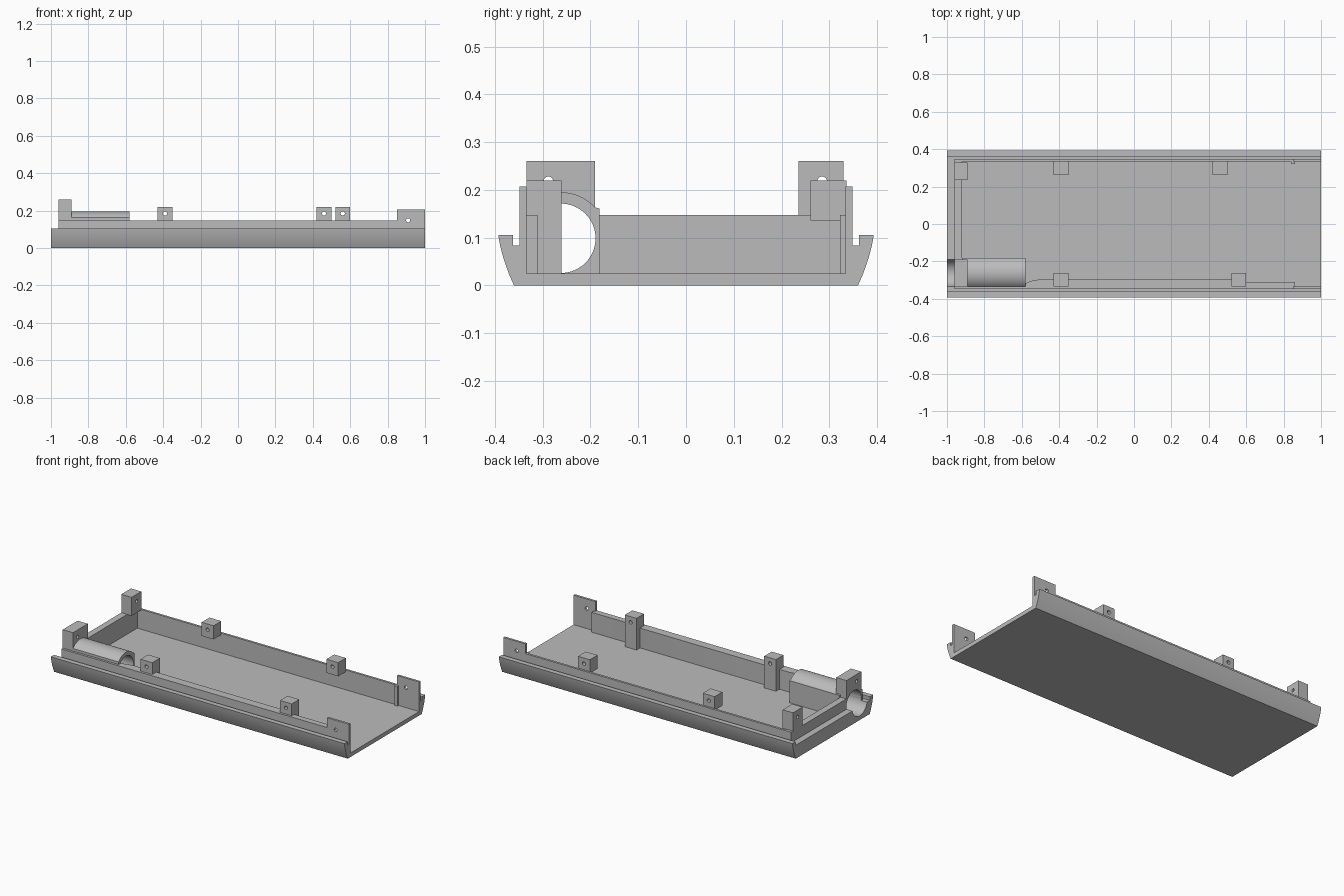
import bpy, bmesh, math
from mathutils import Vector

if "Cube" in bpy.data.objects:
    bpy.data.objects.remove(bpy.data.objects["Cube"])

grey = bpy.data.materials.new("light_grey")
grey.diffuse_color = (0.5, 0.5, 0.5, 1)
grey.use_nodes = True
grey.node_tree.nodes["Principled BSDF"].inputs["Base Color"].default_value = grey.diffuse_color

AXES = {"x": lambda u, v, t: (t, u, v),   # profile in y,z
        "y": lambda u, v, t: (u, t, v),   # profile in x,z
        "z": lambda u, v, t: (u, v, t)}   # profile in x,y


def prism(name, pts, axis, a, b):
    """Extrude a closed profile along an axis from a to b."""
    bm = bmesh.new()
    place = AXES[axis]
    face = bm.faces.new([bm.verts.new(place(u, v, a)) for u, v in pts])
    ext = bmesh.ops.extrude_face_region(bm, geom=[face])
    shift = Vector(place(0, 0, b - a))
    for g in ext["geom"]:
        if isinstance(g, bmesh.types.BMVert):
            g.co += shift
    bmesh.ops.recalc_face_normals(bm, faces=bm.faces[:])
    me = bpy.data.meshes.new(name)
    bm.to_mesh(me)
    bm.free()
    me.materials.append(grey)
    ob = bpy.data.objects.new(name, me)
    bpy.context.collection.objects.link(ob)
    return ob


def box(name, x, y, z):
    return prism(name, [(x[0], y[0]), (x[1], y[0]), (x[1], y[1]), (x[0], y[1])], "z", *z)


def circle(u, v, r, n, start=0.0, sweep=2 * math.pi):
    return [(u + r * math.cos(start + sweep * i / n), v + r * math.sin(start + sweep * i / n))
            for i in range(n)]


def drill(ob, axis, u, v, r, a, b, n=24):
    """Cut a round hole through an object and drop the cutter."""
    cutter = prism("cutter", circle(u, v, r, n), axis, a, b)
    mod = ob.modifiers.new("hole", "BOOLEAN")
    mod.operation, mod.solver, mod.object = "DIFFERENCE", "EXACT", cutter
    bpy.context.view_layer.objects.active = ob
    bpy.ops.object.modifier_apply(modifier=mod.name)
    bpy.data.objects.remove(cutter, do_unlink=True)


def bore(ob):
    drill(ob, "x", -0.262, 0.0985, 0.0727, -1.1, -0.5, 64)


# Tray shell: flat floor, bowed sides, lip and groove
side = []
for i in range(11):
    t = i / 10
    side.append((0.36 + 0.033 * t + 0.024 * t * (1 - t) * 0.7, 0.105 * t))
half = side + [(0.362, 0.105), (0.362, 0.083), (0.334, 0.083), (0.334, 0.025)]
prism("tray", half + [(-y, z) for y, z in reversed(half)], "x", -1, 1)

# Closed end: low ledge and wall, both pierced by the bore
bore(box("end_ledge", (-1, -0.96), (-0.35, 0.35), (0.01, 0.083)))
bore(box("end_wall", (-0.96, -0.92), (-0.348, 0.348), (0.01, 0.147)))

# Side walls, and taller drilled plates at the open end
for s, label in ((-1, "front"), (1, "back")):
    y = sorted((s * 0.334, s * 0.348))
    box(label + "_wall", (-0.96, 0.85), y, (0.07, 0.147))
    plate = box(label + "_end_plate", (0.85, 1), y, (0.07, 0.207))
    drill(plate, "y", 0.91, 0.148, 0.011, -0.5, 0.5)

# Thickened lining of the front wall
prism("front_lining", [(-0.58, -0.34), (-0.58, -0.318), (-0.555, -0.305), (-0.5, -0.295),
                       (0.52, -0.295), (0.6, -0.311), (0.86, -0.311), (0.86, -0.34)],
      "z", 0.02, 0.147)

# Small rib on the back wall
box("back_rib", (0.84, 0.86), (0.322, 0.336), (0.02, 0.147))

# Screw posts: front ones stand on the floor, back ones overhang
for x in (-0.39, 0.56):
    post = box("front_post", (x - 0.04, x + 0.04), (-0.334, -0.261), (0.02, 0.22))
    drill(post, "y", x, 0.185, 0.011, -0.5, 0.5)
for x in (-0.39, 0.46):
    post = box("back_post", (x - 0.04, x + 0.04), (0.261, 0.336), (0.136, 0.22))
    drill(post, "y", x, 0.185, 0.011, -0.5, 0.5)

# Tall corner posts at the closed end
corner = box("front_corner_post", (-0.96, -0.89), (-0.334, -0.19), (0.02, 0.26))
bore(corner)
drill(corner, "x", -0.288, 0.218, 0.01, -1.1, -0.5)
corner = box("back_corner_post", (-0.96, -0.89), (0.236, 0.33), (0.146, 0.26))
drill(corner, "x", 0.285, 0.218, 0.01, -1.1, -0.5)

# Round-topped sleeve around the bore
a = math.acos(0.072 / 0.097)
arc = circle(-0.262, 0.098, 0.097, 24, a, math.pi - 2 * a) + [(-0.334, 0.163)]
sleeve = prism("bore_sleeve", arc + [(-0.334, 0.02), (-0.181, 0.02), (-0.181, 0.161)],
               "x", -0.92, -0.58)
bore(sleeve)

# Smooth the curved faces, keep the edges crisp
bpy.ops.object.select_all(action="SELECT")
bpy.ops.object.shade_smooth_by_angle(angle=math.radians(25))
